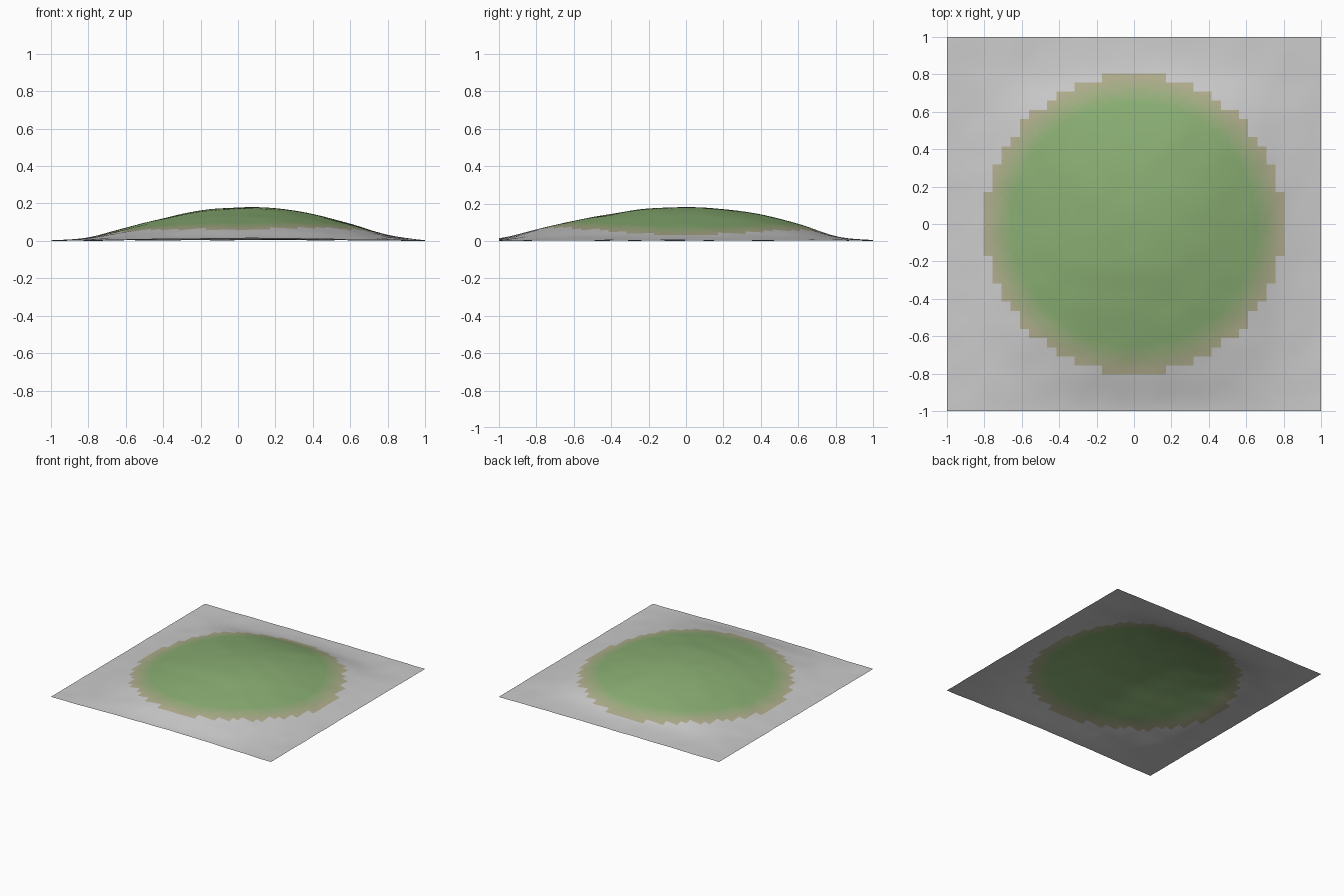
import bpy
import bmesh
import math
from mathutils import Vector, noise

if "Cube" in bpy.data.objects:
    bpy.data.objects.remove(bpy.data.objects["Cube"])

CELLS, SUB = 41, 3          # coarse turf cells, and fine divisions in each
N = CELLS * SUB
PEAK = 0.178
# Height profiles across x and y, read at even steps of 0.2 from -1 to 1
PROFILE_X = [0.0, 0.018, 0.07, 0.12, 0.162, 0.177, 0.174, 0.143, 0.09, 0.032, 0.002]
PROFILE_Y = [0.012, 0.06, 0.107, 0.143, 0.17, 0.178, 0.168, 0.139, 0.092, 0.024, 0.003]


def sample(profile, t):
    """Catmull-Rom interpolation of a profile."""
    f = (t + 1) * 5
    i = min(int(f), 9)
    u = f - i
    a, b, c, d = (profile[min(max(i + k, 0), 10)] for k in (-1, 0, 1, 2))
    return b + 0.5 * u * (c - a + u * (2*a - 5*b + 4*c - d + u * (3*(b - c) + d - a)))


def height(x, y):
    h = max(sample(PROFILE_X, x), 0) * max(sample(PROFILE_Y, y), 0) / PEAK
    bump = noise.noise(Vector((x * 6, y * 6, 3.1)))
    return max(0.0, h + 0.004 + 0.003 * bump)


def material(name, rgb):
    m = bpy.data.materials.new(name)
    m.diffuse_color = (*rgb, 1)
    m.use_nodes = True
    m.node_tree.nodes["Principled BSDF"].inputs["Base Color"].default_value = m.diffuse_color
    return m


# Gently domed ground sheet
bm = bmesh.new()
bmesh.ops.create_grid(bm, x_segments=N, y_segments=N, size=1)
for v in bm.verts:
    v.co.z = height(v.co.x, v.co.y)
low = min(v.co.z for v in bm.verts)
for v in bm.verts:
    v.co.z -= low

# Grass disc with a stepped rim, fading from dry edge to green middle
BANDS = 8
for f in bm.faces:
    f.smooth = True
    c = f.calc_center_median()
    cx, cy = (round(t * CELLS / 2) * 2 / CELLS for t in (c.x, c.y))
    if math.hypot(cx, cy) < 0.8:
        fade = (0.80 - math.hypot(c.x, c.y)) / 0.16
        f.material_index = 1 + min(max(int(fade * BANDS), 0), BANDS - 1)

mesh = bpy.data.meshes.new("grassy_mound")
bm.to_mesh(mesh)
bm.free()
mesh.materials.append(material("bare_ground", (0.8, 0.8, 0.8)))
edge, middle = Vector((0.44, 0.42, 0.27)), Vector((0.25, 0.42, 0.17))
for i in range(BANDS):
    mesh.materials.append(material(f"grass_{i}", edge.lerp(middle, i / (BANDS - 1))))
bpy.context.collection.objects.link(bpy.data.objects.new("grassy_mound", mesh))
